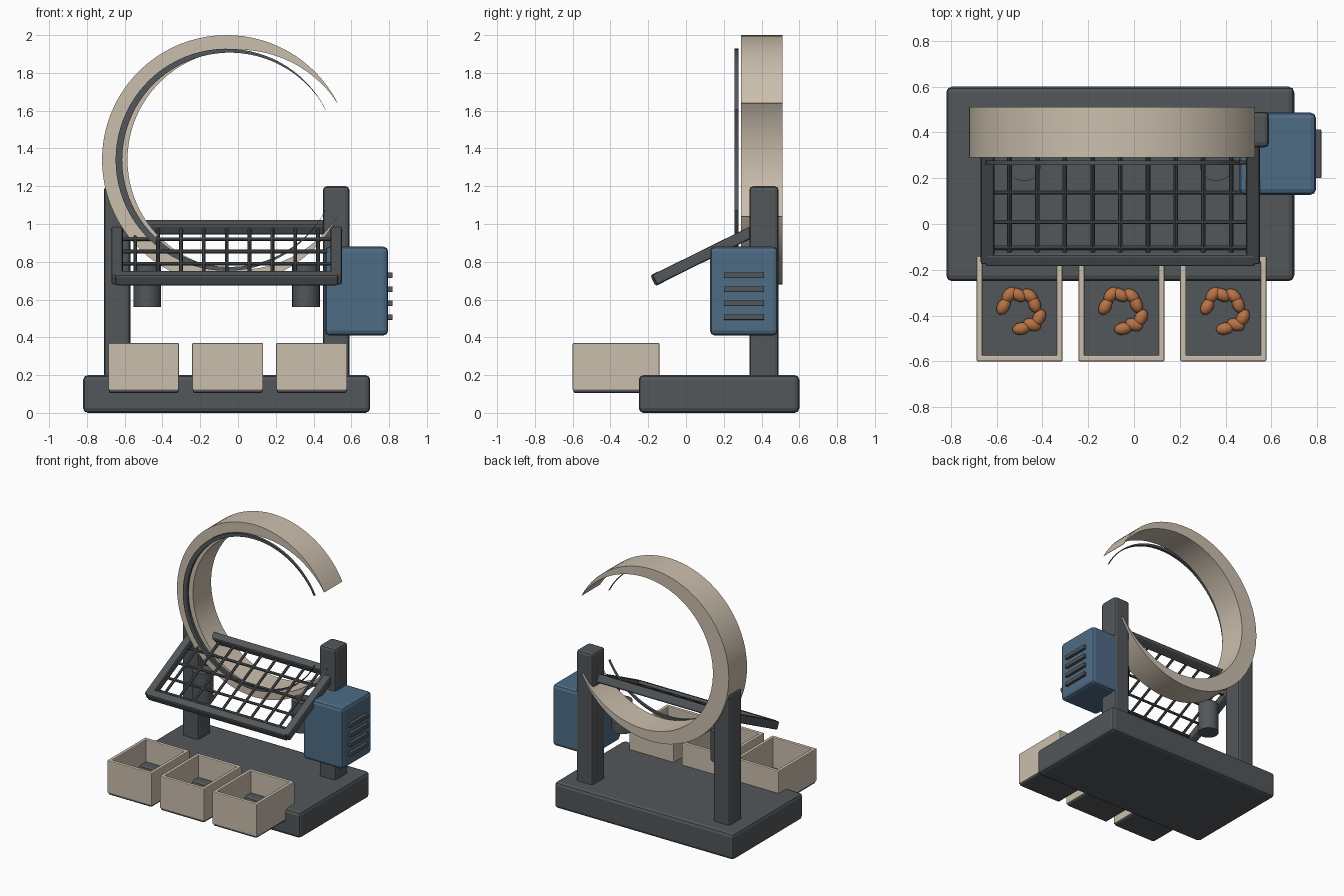
import bpy, bmesh, math
from mathutils import Matrix, Vector

if "Cube" in bpy.data.objects:
    bpy.data.objects.remove(bpy.data.objects["Cube"])


def mat(name, c):
    m = bpy.data.materials.new(name)
    m.diffuse_color = (*c, 1)
    m.use_nodes = True
    m.node_tree.nodes["Principled BSDF"].inputs["Base Color"].default_value = m.diffuse_color
    return m


DARK = mat("dark grey", (0.085, 0.095, 0.102))
BEIGE = mat("warm beige", (0.60, 0.52, 0.42))
BLUE = mat("steel blue", (0.075, 0.15, 0.235))
BROWN = mat("nut brown", (0.48, 0.17, 0.06))


def finish(bm, name, m, smooth=False):
    bmesh.ops.recalc_face_normals(bm, faces=bm.faces)
    me = bpy.data.meshes.new(name)
    bm.to_mesh(me)
    bm.free()
    ob = bpy.data.objects.new(name, me)
    bpy.context.collection.objects.link(ob)
    me.materials.append(m)
    if smooth:
        bpy.ops.object.select_all(action='DESELECT')
        ob.select_set(True)
        bpy.context.view_layer.objects.active = ob
        bpy.ops.object.shade_smooth_by_angle(angle=math.radians(40))
    return ob


def box(name, x0, x1, y0, y1, z0, z1, m, bevel=0.0, xf=None):
    bm = bmesh.new()
    c = Vector(((x0 + x1) / 2, (y0 + y1) / 2, (z0 + z1) / 2))
    bmesh.ops.create_cube(bm, size=1, matrix=Matrix.Translation(c)
                          @ Matrix.Diagonal((x1 - x0, y1 - y0, z1 - z0, 1)))
    if bevel:
        bmesh.ops.bevel(bm, geom=bm.edges[:], offset=bevel, segments=2,
                        profile=0.5, affect='EDGES')
    if xf:
        bm.transform(xf)
    return finish(bm, name, m)


def rod(name, a, b, r, m, n=12, xf=None):
    a, b = Vector(a), Vector(b)
    d = b - a
    M = Matrix.Translation((a + b) / 2) @ d.to_track_quat('Z', 'Y').to_matrix().to_4x4()
    bm = bmesh.new()
    bmesh.ops.create_cone(bm, cap_ends=True, segments=n, radius1=r, radius2=r,
                          depth=d.length, matrix=(xf @ M) if xf else M)
    return finish(bm, name, m, True)


def crescent(name, radius, thick, y0, y1, m, gap=27, n=72):
    """Open ring around the y axis, thickest at the left, pointed at both ends."""
    bm = bmesh.new()
    rings = []
    for i in range(n + 1):
        u = i / n
        a = math.radians(gap + (360 - 2 * gap) * u)
        t = max(thick * math.sin(math.pi * u), 0.002)
        rings.append([bm.verts.new((-0.06 + r * math.cos(a), y, 1.34 + r * math.sin(a)))
                      for r, y in ((radius, y0), (radius, y1), (radius - t, y1), (radius - t, y0))])
    for p, q in zip(rings, rings[1:]):
        for k in range(4):
            bm.faces.new((p[k], p[(k + 1) % 4], q[(k + 1) % 4], q[k]))
    bm.faces.new(rings[0])
    bm.faces.new(rings[-1])
    return finish(bm, name, m, True)


# Base and uprights
box("base", -0.82, 0.70, -0.25, 0.60, 0, 0.20, DARK, 0.025)
for side, x in (("left", -0.64), ("right", 0.52)):
    box(side + "_post", x - 0.07, x + 0.07, 0.335, 0.49, 0.18, 1.20, DARK, 0.02)

# Open wheel and its thin front trim
crescent("wheel_band", 0.66, 0.135, 0.29, 0.51, BEIGE)
crescent("wheel_trim", 0.588, 0.035, 0.257, 0.278, DARK)

# Sloping sieve: built flat, then tilted
tilt = Matrix.Translation((-0.06, 0.13, 0.85)) @ Matrix.Rotation(math.radians(26.3), 4, 'X')
for side, s in (("left", -1), ("right", 1)):
    box(side + "_sieve_rail", s * 0.58 - 0.03, s * 0.58 + 0.03, -0.33, 0.28, -0.03, 0.03, DARK, 0.01, tilt)
box("front_sieve_rail", -0.59, 0.59, -0.34, -0.28, -0.032, 0.032, DARK, 0.012, tilt)
box("back_sieve_rail", -0.59, 0.59, 0.27, 0.33, -0.032, 0.032, DARK, 0.012, tilt)
for i in range(9):
    x = (i - 4) * 0.121
    rod("long_wire", (x, -0.30, 0), (x, 0.30, 0), 0.010, DARK, 8, tilt)
for v in (-0.26, -0.135, 0.01, 0.155):
    rod("cross_wire", (-0.57, v, 0), (0.57, v, 0), 0.010, DARK, 8, tilt)

# Support rollers under the sieve
for x in (-0.48, 0.36):
    rod("roller", (x, 0.26, 0.56), (x, 0.26, 0.79), 0.073, DARK, 24)

# Motor housing with vents
box("motor_housing", 0.46, 0.795, 0.127, 0.487, 0.41, 0.88, BLUE, 0.025)
for i in range(4):
    z = 0.507 + i * 0.074
    box("vent", 0.785, 0.818, 0.20, 0.413, z - 0.015, z + 0.015, DARK, 0.004)

# Collecting trays with nuts
nuts = ((-0.07, -0.36, 60), (-0.045, -0.31, 50), (-0.005, -0.31, 150), (0.045, -0.315, 140),
        (0.065, -0.35, 110), (0.085, -0.41, 60), (0.055, -0.44, 160), (0.008, -0.457, 10))
for cx in (-0.50, -0.055, 0.39):
    x0, x1, y0, y1 = cx - 0.188, cx + 0.188, -0.60, -0.14
    box("tray_floor", x0 + 0.004, x1 - 0.004, y0 + 0.004, y1 - 0.004, 0.105, 0.14, DARK, 0.01)
    box("tray_front", x0, x1, y0, y0 + 0.028, 0.12, 0.37, BEIGE, 0.006)
    box("tray_back", x0, x1, y1 - 0.028, y1, 0.12, 0.37, BEIGE, 0.006)
    box("tray_left", x0, x0 + 0.026, y0, y1, 0.12, 0.37, BEIGE, 0.006)
    box("tray_right", x1 - 0.026, x1, y0, y1, 0.12, 0.37, BEIGE, 0.006)
    for dx, y, a in nuts:
        bm = bmesh.new()
        bmesh.ops.create_uvsphere(bm, u_segments=14, v_segments=8, radius=1,
                                  matrix=Matrix.Translation((cx + dx, y, 0.16))
                                  @ Matrix.Rotation(math.radians(a), 4, 'Z')
                                  @ Matrix.Diagonal((0.04, 0.027, 0.025, 1)))
        finish(bm, "nut", BROWN, True)
